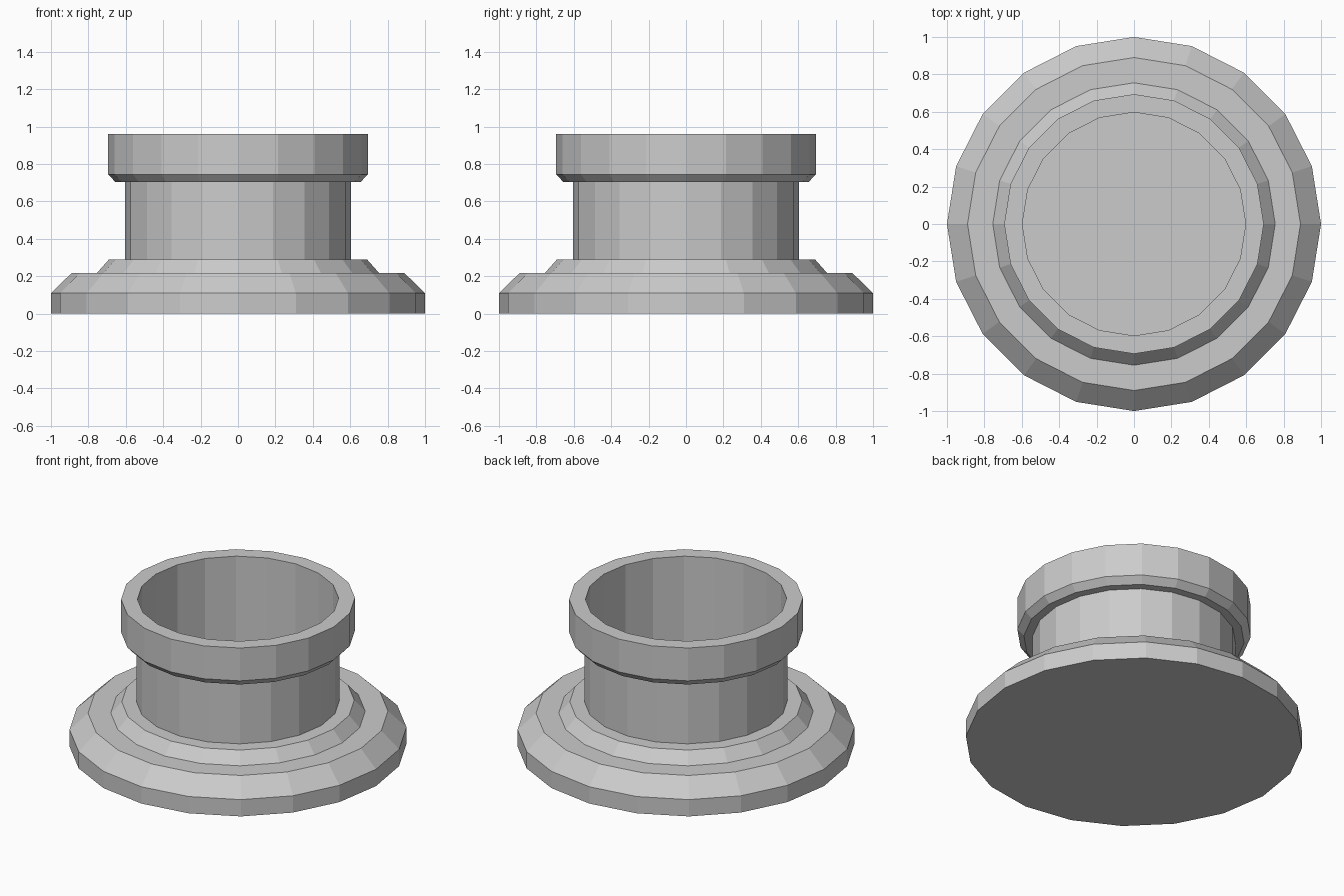
import bpy
import bmesh
from math import cos, sin, tau

SIDES = 20

cube = bpy.data.objects.get("Cube")
if cube:
    bpy.data.objects.remove(cube, do_unlink=True)

grey = bpy.data.materials.new("plain_grey")
grey.use_nodes = True
colour = (0.6, 0.6, 0.6, 1)
grey.diffuse_color = colour
grey.node_tree.nodes["Principled BSDF"].inputs["Base Color"].default_value = colour


def lathe(name, profile):
    """Turn a (radius, height) profile around z, capping both ends."""
    bm = bmesh.new()
    rings = [[bm.verts.new((r * cos(tau * i / SIDES), r * sin(tau * i / SIDES), z))
              for i in range(SIDES)] for r, z in profile]
    for low, high in zip(rings, rings[1:]):
        for i in range(SIDES):
            j = (i + 1) % SIDES
            bm.faces.new((low[i], low[j], high[j], high[i]))
    bm.faces.new(rings[0][::-1])
    bm.faces.new(rings[-1])
    bmesh.ops.recalc_face_normals(bm, faces=bm.faces)
    mesh = bpy.data.meshes.new(name)
    bm.to_mesh(mesh)
    bm.free()
    mesh.materials.append(grey)
    obj = bpy.data.objects.new(name, mesh)
    bpy.context.collection.objects.link(obj)
    return obj


# Stepped foot, neck, flared collar and the hollow inside, as one turned solid
foot = [(1.0, 0), (1.0, 0.11), (0.89, 0.217), (0.755, 0.217), (0.69, 0.29)]
neck = [(0.603, 0.29), (0.603, 0.703)]
collar = [(0.655, 0.703), (0.694, 0.745), (0.694, 0.96)]
hollow = [(0.597, 0.96), (0.597, 0.29)]
lathe("flanged_socket", foot + neck + collar + hollow)
